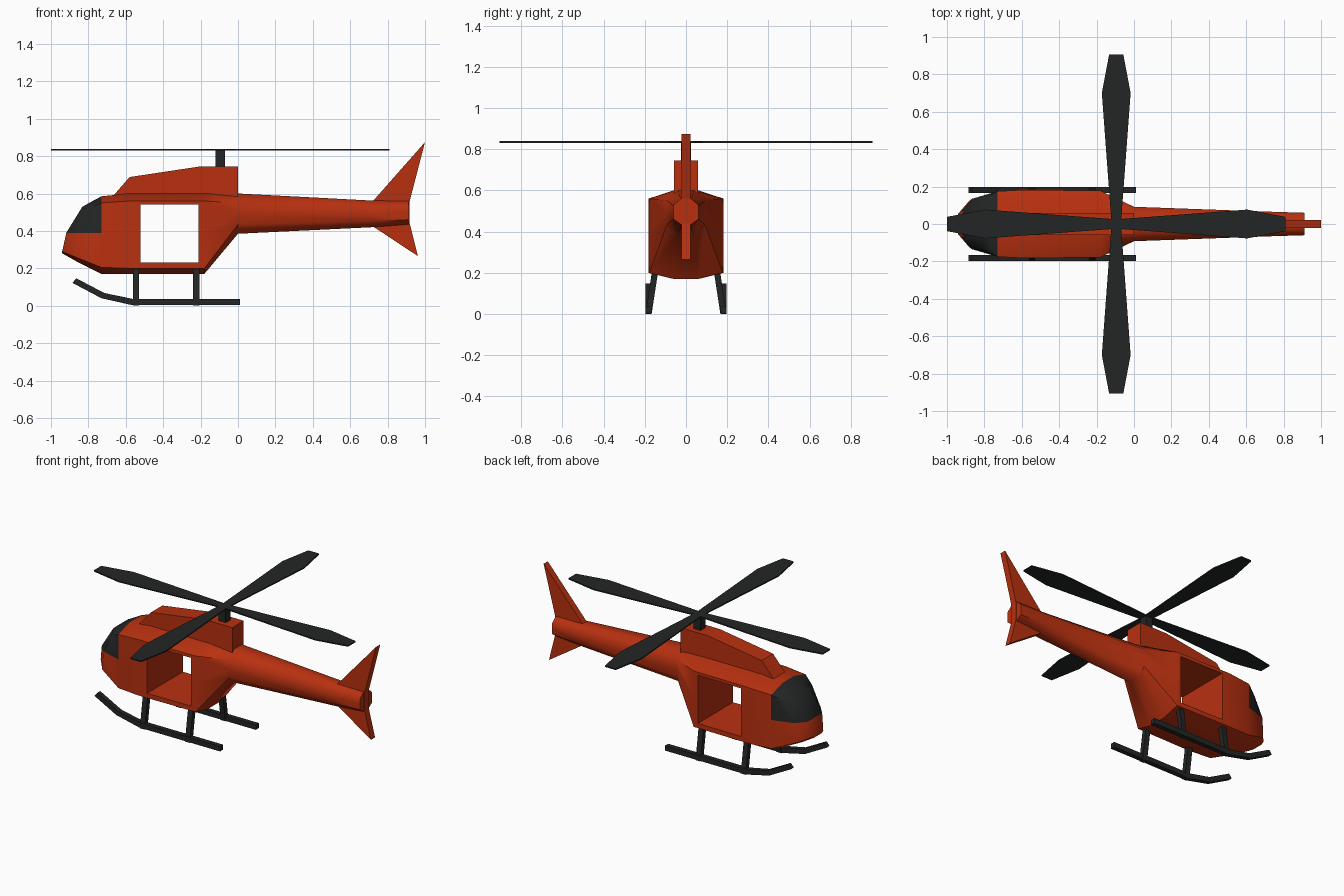
import bpy, bmesh, math
from mathutils import Vector

if "Cube" in bpy.data.objects:
    bpy.data.objects.remove(bpy.data.objects["Cube"])


def material(name, colour):
    m = bpy.data.materials.new(name)
    m.use_nodes = True
    m.diffuse_color = (*colour, 1)
    m.node_tree.nodes["Principled BSDF"].inputs["Base Color"].default_value = (*colour, 1)
    return m


RED = material("orange red paint", (0.48, 0.03, 0.005))
DARK = material("dark grey", (0.017, 0.018, 0.018))


def loft(name, rings, mats, rule=None):
    """Skin a row of matching rings; both ends are closed with strips."""
    bm = bmesh.new()
    rows = [[bm.verts.new(p) for p in ring] for ring in rings]
    n = len(rows[0])
    for a, b in zip(rows, rows[1:]):
        for i in range(n):
            j = (i + 1) % n
            bm.faces.new((a[i], a[j], b[j], b[i]))
    for r in (rows[0], rows[-1]):
        for i in range(n // 2 - 1):
            bm.faces.new((r[i], r[i + 1], r[n - 2 - i], r[n - 1 - i]))
    bmesh.ops.remove_doubles(bm, verts=bm.verts[:], dist=0.0005)
    bmesh.ops.recalc_face_normals(bm, faces=bm.faces[:])
    if rule:
        for f in bm.faces:
            f.material_index = rule(f.calc_center_median())
    mesh = bpy.data.meshes.new(name)
    bm.to_mesh(mesh)
    bm.free()
    for m in mats:
        mesh.materials.append(m)
    ob = bpy.data.objects.new(name, mesh)
    bpy.context.collection.objects.link(ob)
    return ob


def side_plate(name, outline, y, half, mat):
    """Side outline (x, z) given thickness across the body."""
    return loft(name, [[(x, y + s, z) for x, z in outline] for s in (-half, half)], [mat])


def box(name, lo, hi, mat):
    outline = [(lo[0], lo[2]), (lo[0], hi[2]), (hi[0], hi[2]), (hi[0], lo[2])]
    return side_plate(name, outline, (lo[1] + hi[1]) / 2, (hi[1] - lo[1]) / 2, mat)


def activate(ob):
    bpy.ops.object.select_all(action='DESELECT')
    ob.select_set(True)
    bpy.context.view_layer.objects.active = ob


# Fuselage: each half ring runs bottom, lower side, belt, upper side, top
def full(half):
    return half + [(x, -y, z) for x, y, z in reversed(half)]


def station(x, narrow, wide, heights):
    return [(x, y, z) for y, z in zip((narrow, wide, wide, wide, narrow), heights)]


nose = [(-0.94, 0.04, 0.28), (-0.94, 0.055, 0.29), (-0.918, 0.075, 0.39),
        (-0.835, 0.075, 0.525), (-0.83, 0.04, 0.53)]
cheek = [(-0.86, 0.055, 0.235), (-0.88, 0.125, 0.265), (-0.865, 0.135, 0.39),
         (-0.805, 0.135, 0.515), (-0.79, 0.055, 0.553)]
halves = [nose, cheek,
          station(-0.73, 0.06, 0.175, (0.17, 0.205, 0.39, 0.55, 0.585)),
          station(-0.58, 0.06, 0.183, (0.17, 0.2, 0.39, 0.56, 0.6)),
          station(-0.18, 0.06, 0.178, (0.17, 0.2, 0.39, 0.56, 0.6)),
          station(0, 0.04, 0.092, (0.385, 0.435, 0.49, 0.55, 0.6)),
          station(0.72, 0.028, 0.066, (0.42, 0.455, 0.49, 0.53, 0.562)),
          station(0.912, 0.025, 0.06, (0.435, 0.46, 0.495, 0.53, 0.56))]
body = loft("fuselage", [full(h) for h in halves], [RED, DARK],
            lambda c: int(c.x < -0.735 and c.z > 0.395))

# Door opening straight through the cabin
cutter = box("door_cutter", (-0.52, -0.4, 0.23), (-0.21, 0.4, 0.54), RED)
cutter.hide_render = True
activate(body)
cut = body.modifiers.new("door opening", 'BOOLEAN')
cut.object, cut.operation, cut.solver = cutter, 'DIFFERENCE', 'EXACT'
bpy.ops.object.modifier_apply(modifier=cut.name)
bpy.data.objects.remove(cutter)
bpy.ops.object.shade_smooth_by_angle(angle=math.radians(50))

# Engine housing and tail fin
ridge = [(-0.665, 0.59), (-0.58, 0.688), (-0.2, 0.745), (0, 0.745)]
side_plate("engine_housing", ridge + [(x, 0.55) for x, z in reversed(ridge)], 0, 0.058, RED)
fin_front = [(0.962, 0.265), (0.72, 0.425), (0.72, 0.558), (1.0, 0.875)]
fin_back = [(1.0, 0.875), (0.918, 0.56), (0.918, 0.44), (0.962, 0.265)]
side_plate("tail_fin", fin_front + fin_back, 0, 0.021, RED)

# Rotor mast and four tapered blades
HUB = Vector((-0.095, 0, 0.835))
box("rotor_mast", (-0.12, -0.025, 0.73), (-0.07, 0.025, 0.838), DARK)
for k in range(4):
    a = math.radians(90 * k)
    out, across = Vector((math.cos(a), math.sin(a), 0)), Vector((-math.sin(a), math.cos(a), 0))
    plan = [(0, 0.025), (0.7, 0.077), (0.906, 0.038)]
    plan = plan + [(r, -w) for r, w in reversed(plan)]
    loft(f"rotor_blade_{k + 1}",
         [[HUB + out * r + across * w + Vector((0, 0, h)) for r, w in plan]
          for h in (-0.004, 0.004)], [DARK])

# Landing skids with splayed struts
top = [(-0.865, 0.147), (-0.715, 0.068), (-0.56, 0.036), (0.01, 0.036)]
bottom = [(0.01, 0.003), (-0.565, 0.003), (-0.73, 0.04), (-0.885, 0.122)]
for side, s in (("left", 1), ("right", -1)):
    side_plate(f"{side}_skid", top + bottom, s * 0.182, 0.015, DARK)
    for part, x in (("front", -0.545), ("rear", -0.223)):
        rings = [[(x + dx, s * (y + dy), z) for dx, dy in
                  ((-0.017, -0.015), (-0.017, 0.015), (0.017, 0.015), (0.017, -0.015))]
                 for y, z in ((0.182, 0), (0.149, 0.215))]
        loft(f"{side}_{part}_strut", rings, [DARK])
